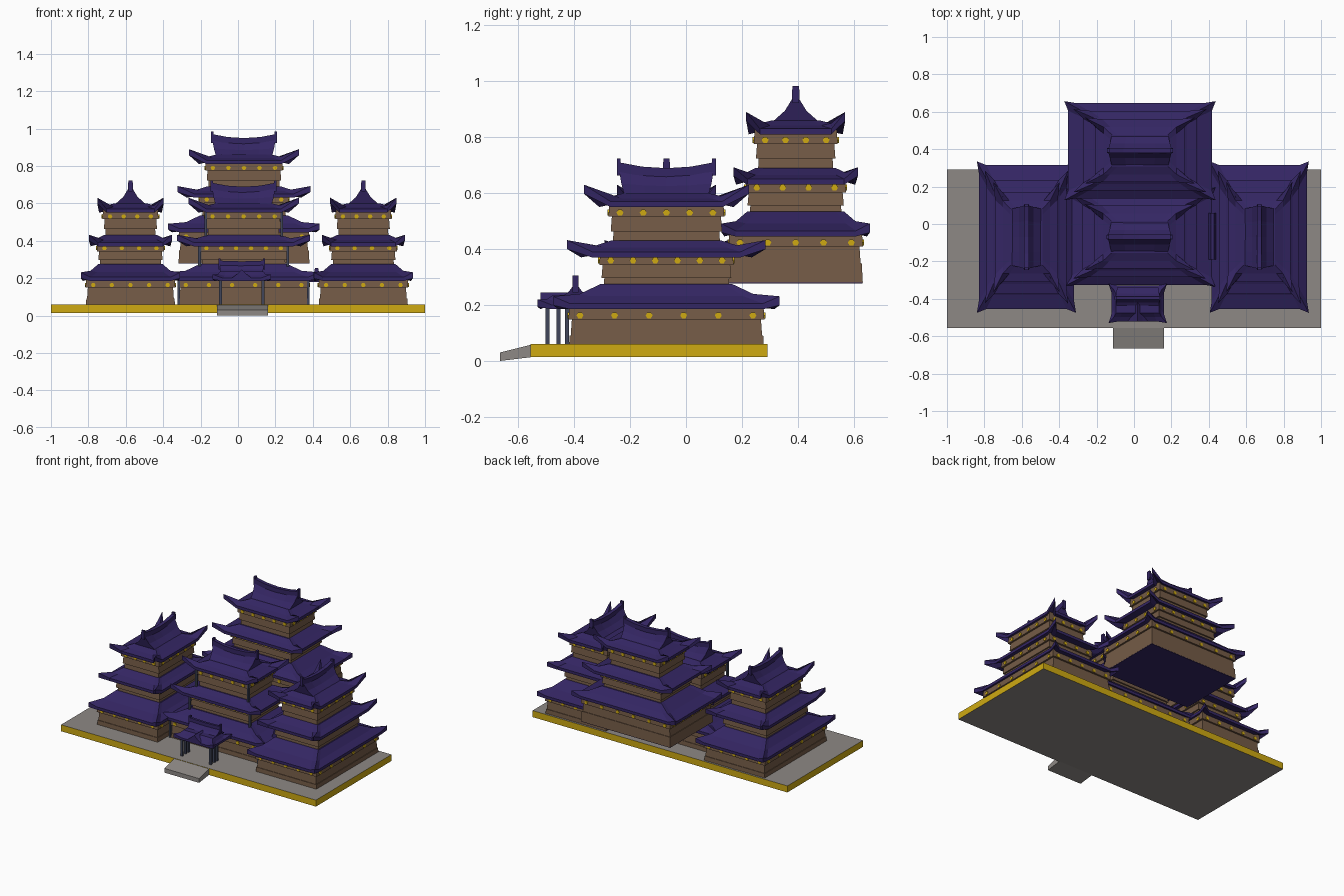
import bpy, math
from mathutils import Matrix, Vector

if "Cube" in bpy.data.objects:
    bpy.data.objects.remove(bpy.data.objects["Cube"])


def material(name, rgb):
    m = bpy.data.materials.new(name)
    m.diffuse_color = (*rgb, 1)
    m.use_nodes = True
    m.node_tree.nodes["Principled BSDF"].inputs["Base Color"].default_value = m.diffuse_color
    return m


PURPLE = material("purple_roof_tile", (0.034, 0.019, 0.125))
BROWN = material("brown_timber", (0.175, 0.105, 0.062))
GOLD = material("gold", (0.62, 0.40, 0.006))
STONE = material("grey_stone", (0.27, 0.25, 0.235))
SLATE = material("slate_post", (0.05, 0.06, 0.10))
I = Matrix()


def make(name, verts, faces, mat, xf=I):
    me = bpy.data.meshes.new(name)
    me.from_pydata([xf @ Vector(v) for v in verts], [], faces)
    me.materials.append(mat)
    ob = bpy.data.objects.new(name, me)
    bpy.context.collection.objects.link(ob)
    return ob


def loft(rings, cap=True):
    """Bridge closed rings of equal length."""
    n = len(rings[0])
    verts = [p for r in rings for p in r]
    faces = []
    for k in range(len(rings) - 1):
        for i in range(n):
            j = (i + 1) % n
            faces.append((k * n + i, k * n + j, (k + 1) * n + j, (k + 1) * n + i))
    if cap:
        faces.append(tuple(reversed(range(n))))
        faces.append(tuple(range((len(rings) - 1) * n, len(rings) * n)))
    return verts, faces


def rect(a, b, z):
    return [(-a, -b, z), (a, -b, z), (a, b, z), (-a, b, z)]


def box(name, x, y, z, mat, xf=I):
    rings = [[(x[0], y[0], h), (x[1], y[0], h), (x[1], y[1], h), (x[0], y[1], h)] for h in z]
    return make(name, *loft(rings), mat, xf)


def eave_ring(a, b, z, out=(0, 0, 0), d=0.04):
    """Rectangle with extra points beside each corner; corners pushed by out."""
    pts = []
    for sx, sy in ((-1, -1), (1, -1), (1, 1), (-1, 1)):
        near_x = (sx * (a - d), sy * b, z)
        near_y = (sx * a, sy * (b - d), z)
        tip = (sx * (a + out[0]), sy * (b + out[1]), z + out[2])
        pts += [near_y, tip, near_x] if sx * sy > 0 else [near_x, tip, near_y]
    return pts


def skirt_roof(name, eave, inner, z, out, xf, thick=0.02):
    """Concave hipped skirt with upturned corners."""
    (a, b), (c, e), (z0, z1) = eave, inner, z
    low = (out[0], out[1], out[2] - 0.012)
    mid = [i + (o - i) * 0.5 for o, i in ((a, c), (b, e))]
    rings = [eave_ring(c, e, z0 + 0.02, d=0.03),
             eave_ring(a, b, z0, low),
             eave_ring(a, b, z0 + thick, out),
             eave_ring(*mid, z0 + thick + (z1 - z0 - thick) * 0.38, (0, 0, 0.008), 0.035),
             eave_ring(c, e, z1, d=0.03)]
    return make(name, *loft(rings), PURPLE, xf)


def gable_roof(name, base, top, z, sag, xf, ridge=0.013):
    """Concave gable with overhanging ends, a sagging ridge beam and end finials."""
    (a, b), (z0, z1) = base, z
    rows, beam = [], []
    for t in (-1, -0.5, 0, 0.5, 1):
        zr = z1 - sag * (1 - t * t)
        zm = z0 + (zr - z0) * 0.4
        am = a + (top - a) * 0.5
        rows.append([(t * a, -b, z0), (t * am, -b * 0.45, zm), (t * top, 0, zr),
                     (t * am, b * 0.45, zm), (t * a, b, z0)])
        beam.append([(t * top * 1.02, s * ridge, zr + h)
                     for s, h in ((-1, -0.02), (-1, 0.014), (1, 0.014), (1, -0.02))])
    make(name, *loft(rows), PURPLE, xf)
    make(name + "_ridge", *loft(beam), PURPLE, xf)
    for s in (-1, 1):
        e = sorted((s * top * 0.95, s * top * 1.03))
        box(name + "_finial", e, (-0.011, 0.011), (z1 - 0.035, z1 + 0.026), PURPLE, xf)


# wall tiers: half length, half width, bottom, top, ornament height, ornament counts
TIERS = [(0.35, 0.24, 0.02, 0.215, 0.163, 6, 5),
         (0.24, 0.18, 0.24, 0.395, 0.36, 6, 4),
         (0.207, 0.15, 0.40, 0.575, 0.53, 5, 4)]
# skirt roofs: eave, inner edge, heights, corner push
SKIRTS = [((0.385, 0.255), (0.235, 0.172), (0.185, 0.275), (0.02, 0.01, 0.026)),
          ((0.305, 0.213), (0.198, 0.142), (0.37, 0.43), (0.05, 0.009, 0.042)),
          ((0.24, 0.168), (0.15, 0.085), (0.55, 0.60), (0.055, 0.009, 0.06))]


def ornaments(name, a, b, z, n_long, n_short, xf):
    """Small gold hexagon plates in a row on all four walls."""
    for k in range(4):
        half, dist, n = (a, b, n_long) if k % 2 == 0 else (b, a, n_short)
        verts, faces = [], []
        for i in range(n):
            u = (half - 0.04) * (2 * i / (n - 1) - 1)
            rings = [[(u + 0.0125 * math.cos(q * math.pi / 3), -dist - h,
                       z + 0.0125 * math.sin(q * math.pi / 3)) for q in range(6)]
                     for h in (-0.001, 0.005)]
            v, f = loft(rings)
            faces += [tuple(j + len(verts) for j in face) for face in f]
            verts += v
        make(name, verts, faces, GOLD, xf @ Matrix.Rotation(k * math.pi / 2, 4, 'Z'))


def tower(name, x, y, z, turn):
    xf = Matrix.Translation((x, y, z)) @ Matrix.Rotation(turn, 4, 'Z')
    for i, (a, b, z0, z1, zo, nl, ns) in enumerate(TIERS):
        h = z1 - z0
        # three bands, the top one jutting out slightly
        low = 0.0 if i == 0 else 0.014
        for j, (f0, f1, inset) in enumerate(((0, 0.36, low), (0.36, 0.66, 0.008), (0.66, 1, 0))):
            make(f"{name}_wall_{i + 1}_band_{j + 1}",
                 *loft([rect(a - inset, b - inset, z0 + h * f0),
                        rect(a - inset - 0.004, b - inset - 0.004, z0 + h * f1)]), BROWN, xf)
        ornaments(f"{name}_gold_ornaments_{i + 1}", a - 0.001, b - 0.001, zo, nl, ns, xf)
    for i, s in enumerate(SKIRTS):
        skirt_roof(f"{name}_skirt_roof_{i + 1}", *s, xf)
    gable_roof(f"{name}_top_roof", (0.15, 0.086), 0.172, (0.592, 0.697), 0.022, xf)
    # dark underside panel
    box(f"{name}_underside", (-0.349, 0.349), (-0.239, 0.239), (0.017, 0.021), PURPLE, xf)


# four towers: two flanking, one central, one raised behind
for label, x in (("left", -0.575), ("right", 0.67)):
    tower(label + "_tower", x, -0.07, 0, math.pi / 2)
tower("central_tower", 0.03, -0.07, 0, 0)
tower("rear_tower", 0.032, 0.392, 0.26, 0)

# slate corner posts on the central tower
for i, (a, b, z0, z1, *_) in enumerate(TIERS):
    for sx in (-1, 1):
        px, py = 0.03 + sx * (a - 0.004), -0.07 - b + 0.004
        box(f"corner_post_{i + 1}", (px - 0.007, px + 0.007), (py - 0.007, py + 0.007),
            (max(z0, 0.06), z1), SLATE)

# platform: stone top and bottom, gold sides
base = box("platform", (-1, 1), (-0.555, 0.292), (0.014, 0.06), STONE)
base.data.materials.append(GOLD)
for p in base.data.polygons:
    p.material_index = int(abs(p.normal.z) < 0.5)

# sloping entrance step
profile = [(-0.665, 0), (-0.55, 0.014), (-0.55, 0.059), (-0.665, 0.03)]
make("entrance_ramp", *loft([[(x, y, z) for y, z in profile] for x in (-0.112, 0.16)]), STONE)

# entrance porch: skirt roof, gable, small front gable and posts
porch = Matrix.Translation((0.02, -0.425, 0))
skirt_roof("porch_skirt_roof", (0.14, 0.095), (0.115, 0.05), (0.185, 0.235),
           (0.016, 0.01, 0.02), porch, 0.015)
gable_roof("porch_top_roof", (0.11, 0.055), 0.12, (0.225, 0.28), 0.004,
           Matrix.Translation((0.02, -0.395, 0)), 0.008)
gable = [(-0.06, 0.195), (0.06, 0.195), (0.025, 0.222), (0, 0.245), (-0.025, 0.222)]
make("porch_front_gable", *loft([[(x + 0.02, y, z) for x, z in gable]
                                 for y in (-0.52, -0.40)]), PURPLE)
for sx in (-1, 1):
    for y in (-0.495, -0.455, -0.425):
        px = 0.02 + sx * 0.113
        box("porch_post", (px - 0.008, px + 0.008), (y - 0.007, y + 0.007), (0.055, 0.2), SLATE)

# little connecting roof beside the right tower
link = [(-0.04, 0.18), (0.04, 0.18), (0.015, 0.225), (0.008, 0.255), (-0.008, 0.255), (-0.015, 0.225)]
make("connecting_roof", *loft([[(x + 0.42, y, z) for x, z in link] for y in (-0.19, 0.06)]), PURPLE)

# consistent outward normals
import bmesh
for ob in bpy.data.objects:
    bm = bmesh.new()
    bm.from_mesh(ob.data)
    bmesh.ops.recalc_face_normals(bm, faces=bm.faces)
    bm.to_mesh(ob.data)
    bm.free()
